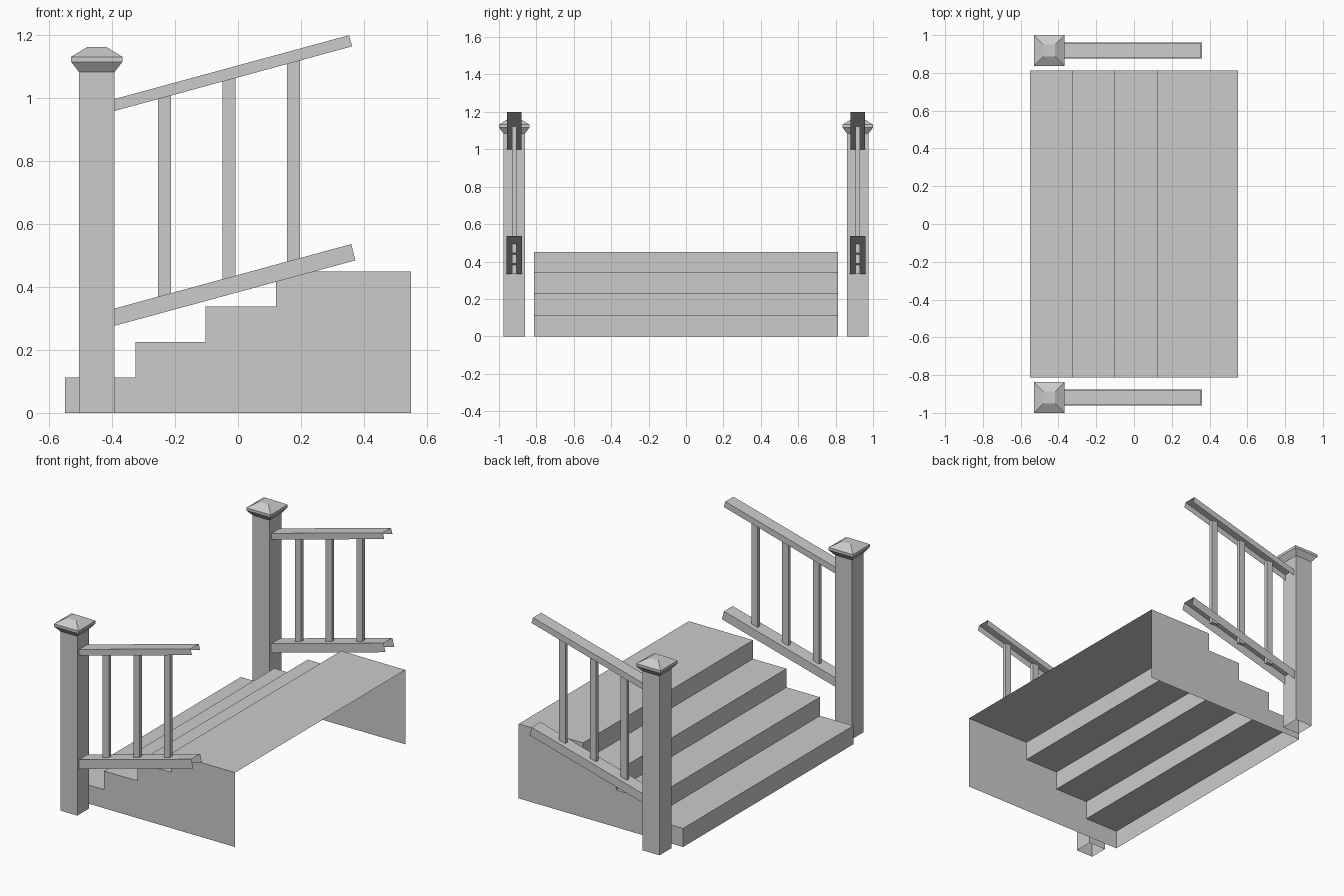
import bpy
import bmesh

cube = bpy.data.objects.get("Cube")
if cube:
    bpy.data.objects.remove(cube, do_unlink=True)

grey = bpy.data.materials.new("plain_grey")
grey.use_nodes = True
colour = (0.6, 0.6, 0.6, 1)
grey.diffuse_color = colour
grey.node_tree.nodes["Principled BSDF"].inputs["Base Color"].default_value = colour


def finish(name, bm):
    bmesh.ops.recalc_face_normals(bm, faces=bm.faces)
    mesh = bpy.data.meshes.new(name)
    bm.to_mesh(mesh)
    bm.free()
    mesh.materials.append(grey)
    obj = bpy.data.objects.new(name, mesh)
    bpy.context.collection.objects.link(obj)
    return obj


def extruded_sheet(name, profile, y, half, open_edges=()):
    """Extrude an (x, z) outline along y, leaving the numbered edges open."""
    bm = bmesh.new()
    front = [bm.verts.new((px, y - half, pz)) for px, pz in profile]
    back = [bm.verts.new((px, y + half, pz)) for px, pz in profile]
    bm.faces.new(front)
    bm.faces.new(back[::-1])
    n = len(profile)
    for i in range(n):
        if i not in open_edges:
            j = (i + 1) % n
            bm.faces.new((front[j], front[i], back[i], back[j]))
    return finish(name, bm)


def square_stack(name, x, y, levels):
    """Loft square rings of (half width, z); open below, closed on top."""
    bm = bmesh.new()
    rings = []
    for h, z in levels:
        rings.append([bm.verts.new((x + sx * h, y + sy * h, z))
                      for sx, sy in ((-1, -1), (1, -1), (1, 1), (-1, 1))])
    for low, high in zip(rings, rings[1:]):
        for i in range(4):
            j = (i + 1) % 4
            bm.faces.new((low[i], low[j], high[j], high[i]))
    bm.faces.new(rings[-1])
    return finish(name, bm)


# Stairs: a stepped shell, open underneath and at the high end
STEPS, RISE, RUN, START, END = 4, 0.1125, 0.2235, -0.55, 0.55
outline = [(START, 0)]
for i in range(STEPS):
    x0 = START + i * RUN
    x1 = END if i == STEPS - 1 else x0 + RUN
    outline += [(x0, (i + 1) * RISE), (x1, (i + 1) * RISE)]
outline.append((END, 0))
last = len(outline) - 1
stairs = extruded_sheet("stairs", outline, 0, 0.813, (last - 1, last))

# Railings on both sides
POST_X, RAIL_Y, SLOPE = -0.449, 0.9185, 0.272
RAIL_X = POST_X + 0.057
for side, sign in (("right", -1), ("left", 1)):
    y = sign * RAIL_Y

    # Newel post with flared cap
    square_stack("post_" + side, POST_X, y,
                 [(0.057, 0), (0.057, 1.084), (0.0815, 1.116),
                  (0.0815, 1.132), (0.031, 1.163)])

    # Sloping channel rails, open below and at both ends
    for name, top, bottom, end_top, end_low, half in (
            ("top_rail_", 0.998, 0.96, 0.353, 0.363, 0.039),
            ("bottom_rail_", 0.332, 0.277, 0.36, 0.373, 0.042)):
        extruded_sheet(name + side,
                       [(RAIL_X, bottom), (RAIL_X, top),
                        (end_top, top + SLOPE * (end_top - RAIL_X)),
                        (end_low, bottom + SLOPE * (end_low - RAIL_X))],
                       y, half, (0, 2, 3))

    # Flat balusters
    for i in range(3):
        x = -0.234 + i * 0.2055
        low = 0.334 + i * 0.2055 * SLOPE
        high = 0.96 + SLOPE * (x + 0.021 - RAIL_X)
        extruded_sheet("baluster_%s_%d" % (side, i + 1),
                       [(x - 0.0205, low), (x - 0.0205, high),
                        (x + 0.0205, high), (x + 0.0205, low)], y, 0.011)
